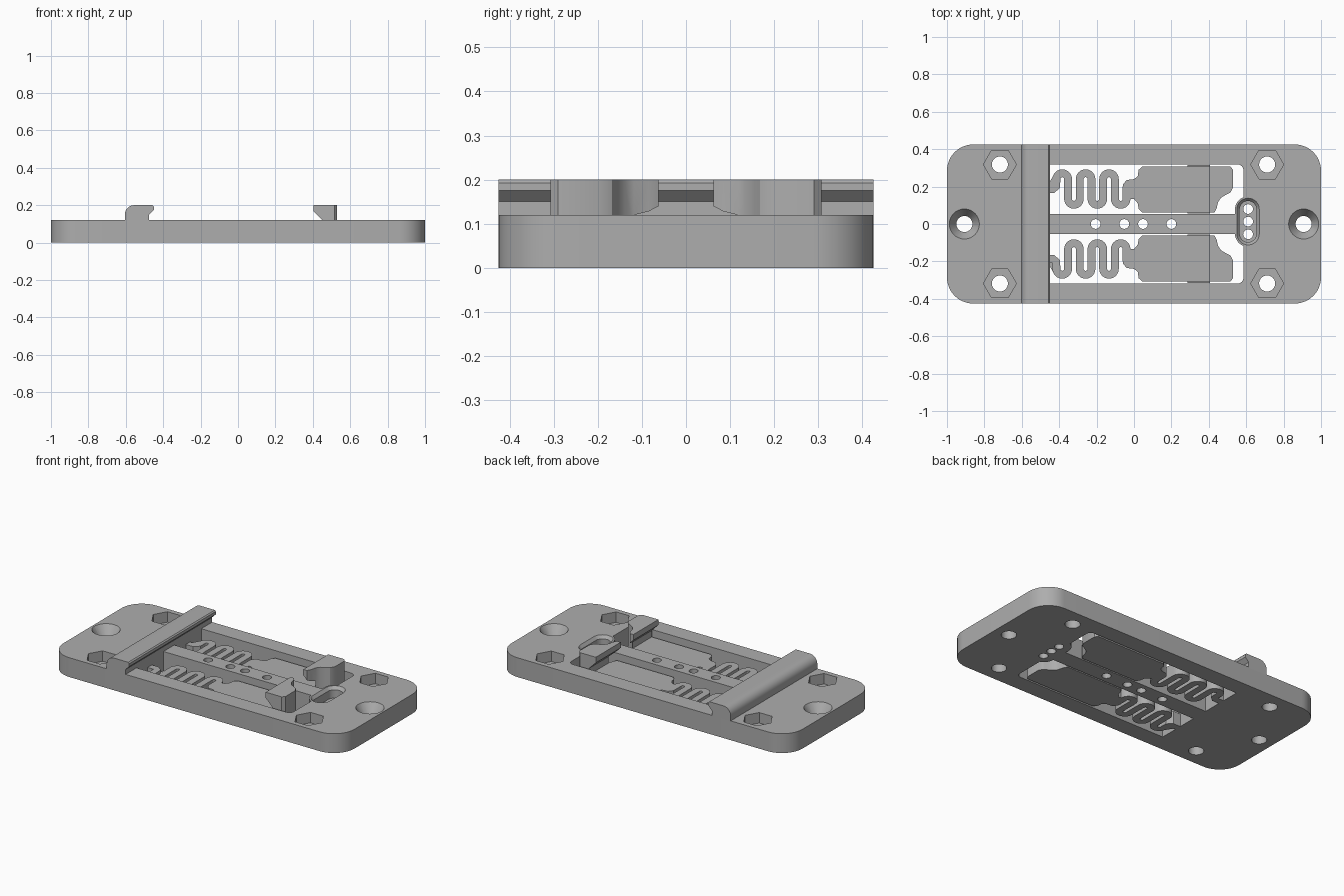
import bpy, bmesh, math
from mathutils import Vector, Matrix

if "Cube" in bpy.data.objects:
    bpy.data.objects.remove(bpy.data.objects["Cube"])

GREY = (0.42, 0.42, 0.42, 1)
grey = bpy.data.materials.new("plain_grey")
grey.use_nodes = True
grey.diffuse_color = GREY
grey.node_tree.nodes["Principled BSDF"].inputs["Base Color"].default_value = GREY

TOP, FLEX, CLIP = 0.12, 0.08, 0.2   # plate top, flexure top, clip top


def prism(name, outline, z0, z1, taper=None, along_y=False):
    """Extrude an outline upwards, or an (x, z) outline along y; taper is an optional top outline."""
    bm = bmesh.new()
    low = [bm.verts.new((x, y, z0)) for x, y in outline]
    high = [bm.verts.new((x, y, z1)) for x, y in (taper or outline)]
    bm.faces.new(low)
    bm.faces.new(high)
    n = len(low)
    for i in range(n):
        j = (i + 1) % n
        bm.faces.new((low[i], low[j], high[j], high[i]))
    if along_y:
        bm.transform(Matrix.Rotation(math.pi / 2, 4, "X"))
    bmesh.ops.recalc_face_normals(bm, faces=bm.faces)
    mesh = bpy.data.meshes.new(name)
    bm.to_mesh(mesh)
    bm.free()
    mesh.materials.append(grey)
    obj = bpy.data.objects.new(name, mesh)
    bpy.context.collection.objects.link(obj)
    return obj


def arc(x, y, r, start, end, steps=12):
    angles = [math.radians(start + (end - start) * i / steps) for i in range(steps + 1)]
    return [(x + r * math.cos(a), y + r * math.sin(a)) for a in angles]


def circle(x, y, r, sides=32):
    return arc(x, y, r, 0, 360, sides)[:-1]


def rounded_box(x, y, r):
    return [p for cx, cy, a in ((x - r, y - r, 0), (r - x, y - r, 90),
                                (r - x, r - y, 180), (x - r, r - y, 270))
            for p in arc(cx, cy, r, a, a + 90)]


def slot(x, y, half, r):
    return arc(x, y + half, r, 0, 180, 16) + arc(x, y - half, r, 180, 360, 16)


def bake(obj):
    deps = bpy.context.evaluated_depsgraph_get()
    mesh = bpy.data.meshes.new_from_object(obj.evaluated_get(deps))
    obj.modifiers.clear()
    obj.data = mesh


def combine(obj, tool, operation="DIFFERENCE"):
    mod = obj.modifiers.new("combine", "BOOLEAN")
    mod.operation, mod.solver, mod.object = operation, "EXACT", tool
    bake(obj)
    bpy.data.objects.remove(tool)


def mirror_y(obj):
    mod = obj.modifiers.new("mirror", "MIRROR")
    mod.use_axis = (False, True, False)
    mod.use_mirror_merge = False
    bake(obj)


def smooth(obj):
    bpy.ops.object.select_all(action="DESELECT")
    obj.select_set(True)
    bpy.context.view_layer.objects.active = obj
    bpy.ops.object.shade_smooth_by_angle(angle=math.radians(30))


# Base plate with two windows that leave a central spine
base = prism("base_plate", rounded_box(1, 0.425, 0.14), 0, TOP)
window = ([(-0.475, 0.053), (0.585, 0.053)] + arc(0.555, 0.288, 0.03, 0, 90, 6)
          + [(-0.475, 0.318)])
for s in (1, -1):
    combine(base, prism("window_cutter", [(x, s * y) for x, y in window], -0.1, 0.3))

# Island around the long pocket at the end of the spine
combine(base, prism("island", slot(0.61, 0.013, 0.065, 0.07), 0, TOP), "UNION")
combine(base, prism("pocket_cutter", slot(0.61, 0.013, 0.065, 0.045), 0.05, 0.3))
combine(base, prism("pocket_rim_cutter", slot(0.61, 0.013, 0.065, 0.044), 0.1, 0.125,
                    slot(0.61, 0.013, 0.065, 0.064)))

# Small holes in the spine and in the pocket
for x, y in ((-0.205, 0), (-0.052, 0), (0.048, 0), (0.2, 0),
             (0.61, 0.08), (0.61, 0.013), (0.61, -0.055)):
    combine(base, prism("hole_cutter", circle(x, y, 0.026, 24), -0.1, 0.3))

# Hexagonal nut pockets with bolt holes
for x in (-0.717, 0.712):
    for y in (-0.318, 0.318):
        combine(base, prism("hex_cutter", circle(x, y, 0.088, 6), 0.055, 0.3))
        combine(base, prism("hole_cutter", circle(x, y, 0.043), -0.1, 0.3))

# Countersunk screw holes at both ends
for x in (-0.907, 0.907):
    combine(base, prism("hole_cutter", circle(x, 0, 0.043), -0.1, 0.3))
    combine(base, prism("cone_cutter", circle(x, 0, 0.042), 0.06, 0.121, circle(x, 0, 0.081)))
smooth(base)

# Fixed hook bar across the plate, rounded at the back and undercut at the front
hook = ([(-0.605, TOP - 0.005)] + [(-0.475, TOP - 0.005), (-0.475, 0.15), (-0.45, 0.175),
        (-0.45, 0.193), (-0.457, CLIP)] + arc(-0.555, 0.15, 0.05, 90, 180, 8))
smooth(prism("hook_bar", hook, -0.425, 0.425, along_y=True))

# Serpentine springs: a centre path given width on both sides
PITCH, HALF = 0.0625, 0.021
path = [(-0.485, 0.187), (-0.43, 0.187), (-0.415, 0.2)]
for i in range(6):
    x = -0.415 + PITCH * (i + 0.5)
    path += arc(x, 0.24, PITCH / 2, 180, 0) if i % 2 == 0 else arc(x, 0.134, PITCH / 2, 180, 360)
path.append((-0.04, 0.2))
left, right = [], []
for i, p in enumerate(path):
    a, b = Vector(path[max(i - 1, 0)]), Vector(path[min(i + 1, len(path) - 1)])
    d = (b - a).normalized() * HALF
    left.append((p[0] - d.y, p[1] + d.x))
    right.append((p[0] + d.y, p[1] - d.x))
springs = prism("springs", left + right[::-1], 0, FLEX)
mirror_y(springs)
smooth(springs)

# Sliding tongues joined to the springs by a short neck
tip = [(0.43, 0.062), (0.442, 0.085), (0.45, 0.118), (0.465, 0.14), (0.49, 0.155),
       (0.515, 0.168), (0.53, 0.195), (0.53, 0.29), (0.515, 0.307)]
neck = [(0.045, 0.307), (0.025, 0.29), (0.02, 0.255), (0, 0.24), (-0.04, 0.235), (-0.06, 0.21),
        (-0.06, 0.134), (0, 0.134), (0.02, 0.11), (0.025, 0.08), (0.045, 0.062)]
sliders = prism("sliders", tip + neck, 0, FLEX)
mirror_y(sliders)
smooth(sliders)

# Narrow guide ribs on the slider edges
ribs = prism("guide_ribs", [(0.285, 0.055), (0.405, 0.055), (0.405, 0.316), (0.285, 0.316)],
             0.03, 0.05)
mirror_y(ribs)

# Raised clips with an undercut lip facing the hook bar
clips = prism("clips", [(0.405, 0.307), (0.405, 0.062)] + tip, FLEX - 0.005, CLIP)
undercut = [(0.38, 0), (0.45, 0), (0.45, TOP), (0.405, 0.165), (0.38, 0.165)]
combine(clips, prism("undercut_cutter", undercut, -0.5, 0.5, along_y=True))
mirror_y(clips)
smooth(clips)
